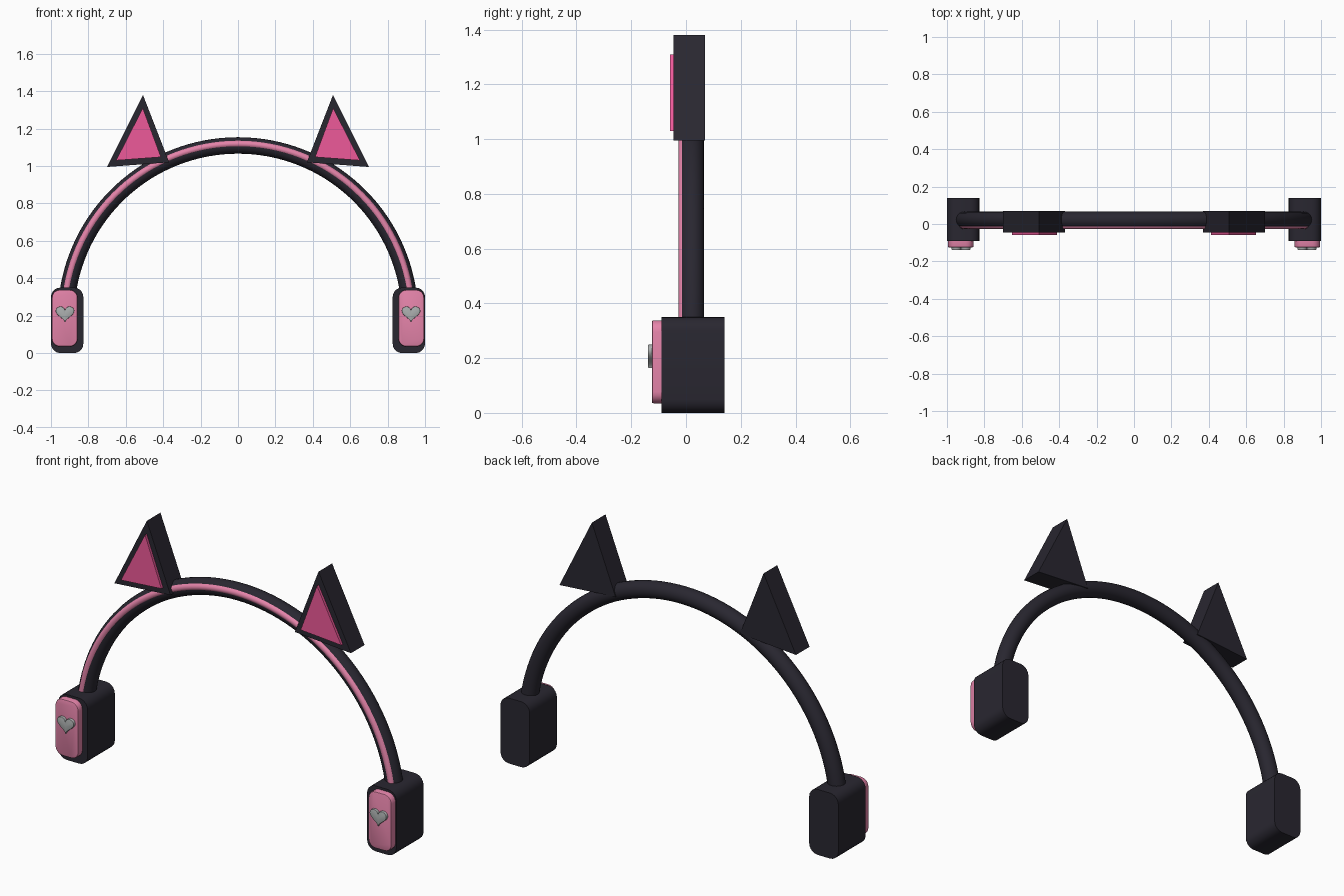
import bpy, bmesh, math
from math import sin, cos, pi

if "Cube" in bpy.data.objects:
    bpy.data.objects.remove(bpy.data.objects["Cube"])


def material(name, rgb):
    m = bpy.data.materials.new(name)
    m.diffuse_color = (*rgb, 1)
    m.use_nodes = True
    m.node_tree.nodes["Principled BSDF"].inputs["Base Color"].default_value = m.diffuse_color
    return m


DARK = material("dark_plastic", (0.022, 0.020, 0.030))
PINK = material("soft_pink", (0.78, 0.23, 0.40))
HOT = material("hot_pink", (0.85, 0.10, 0.32))
SILVER = material("silver", (0.40, 0.42, 0.42))


def finish(name, bm, mat, angle=40):
    bmesh.ops.recalc_face_normals(bm, faces=bm.faces)
    me = bpy.data.meshes.new(name)
    bm.to_mesh(me)
    bm.free()
    ob = bpy.data.objects.new(name, me)
    bpy.context.collection.objects.link(ob)
    me.materials.append(mat)
    bpy.ops.object.select_all(action='DESELECT')
    ob.select_set(True)
    bpy.context.view_layer.objects.active = ob
    bpy.ops.object.shade_smooth_by_angle(angle=math.radians(angle))
    return ob


def prism(name, outline, y0, y1, mat, side=1, bevel=0):
    """Extrude an (x, z) outline from y0 (front) to y1 (back)."""
    bm = bmesh.new()
    f = bm.faces.new([bm.verts.new((side * x, y0, z)) for x, z in outline])
    r = bmesh.ops.extrude_face_region(bm, geom=[f])
    verts = [v for v in r["geom"] if isinstance(v, bmesh.types.BMVert)]
    bmesh.ops.translate(bm, vec=(0, y1 - y0, 0), verts=verts)
    if bevel:
        front = [e for e in bm.edges if all(abs(v.co.y - y0) < 1e-5 for v in e.verts)]
        bmesh.ops.bevel(bm, geom=front, offset=bevel, segments=2,
                        profile=0.5, affect='EDGES')
    return finish(name, bm, mat)


def arch(name, radius, tube, y, cz, end, mat, n=64, sides=20):
    """Sweep a circle along an arc over the head."""
    bm = bmesh.new()
    rings = []
    for i in range(n + 1):
        a = end + (pi - 2 * end) * i / n
        ring = []
        for k in range(sides):
            t = 2 * pi * k / sides
            r = radius + tube * cos(t)
            ring.append(bm.verts.new((r * cos(a), y + tube * sin(t), cz + r * sin(a))))
        rings.append(ring)
    for a, b in zip(rings, rings[1:]):
        for k in range(sides):
            j = (k + 1) % sides
            bm.faces.new((a[k], a[j], b[j], b[k]))
    bm.faces.new(rings[0])
    bm.faces.new(rings[-1])
    return finish(name, bm, mat)


def rounded_rect(x0, x1, z0, z1, r, seg=5):
    corners = [(x1 - r, z1 - r), (x0 + r, z1 - r), (x0 + r, z0 + r), (x1 - r, z0 + r)]
    return [(cx + r * cos((q + i / seg) * pi / 2), cz + r * sin((q + i / seg) * pi / 2))
            for q, (cx, cz) in enumerate(corners) for i in range(seg + 1)]


def heart(cx, cz, w, h, n=40):
    pts = []
    for i in range(n):
        t = 2 * pi * i / n
        x = 16 * sin(t) ** 3
        z = 13 * cos(t) - 5 * cos(2 * t) - 2 * cos(3 * t) - cos(4 * t)
        pts.append((cx + x / 32 * w, cz + (z + 2.5) / 29 * h))
    return pts


# Headband and its pink front strip
arch("headband", 0.92, 0.044, 0.022, 0.19, 0.08, DARK)
arch("headband_strip", 0.928, 0.019, -0.008, 0.19, 0.08, PINK, sides=12)

for side, tag in ((-1, "left"), (1, "right")):
    # Ear cup, pink front plate and heart badge
    prism("ear_cup_" + tag, rounded_rect(0.827, 1.0, 0.0, 0.35, 0.05),
          -0.09, 0.14, DARK, side)
    prism("cup_plate_" + tag, rounded_rect(0.858, 0.995, 0.035, 0.338, 0.042),
          -0.125, -0.08, PINK, side, 0.006)
    prism("heart_badge_" + tag, heart(0.925, 0.207, 0.10, 0.085),
          -0.139, -0.12, SILVER, side, 0.003)
    # Pointed ear and pink inner panel
    prism("pointed_ear_" + tag, [(0.70, 0.995), (0.508, 1.38), (0.368, 1.02)],
          -0.045, 0.07, DARK, side)
    prism("ear_inner_" + tag, [(0.652, 1.03), (0.509, 1.31), (0.412, 1.048)],
          -0.059, -0.04, HOT, side)
